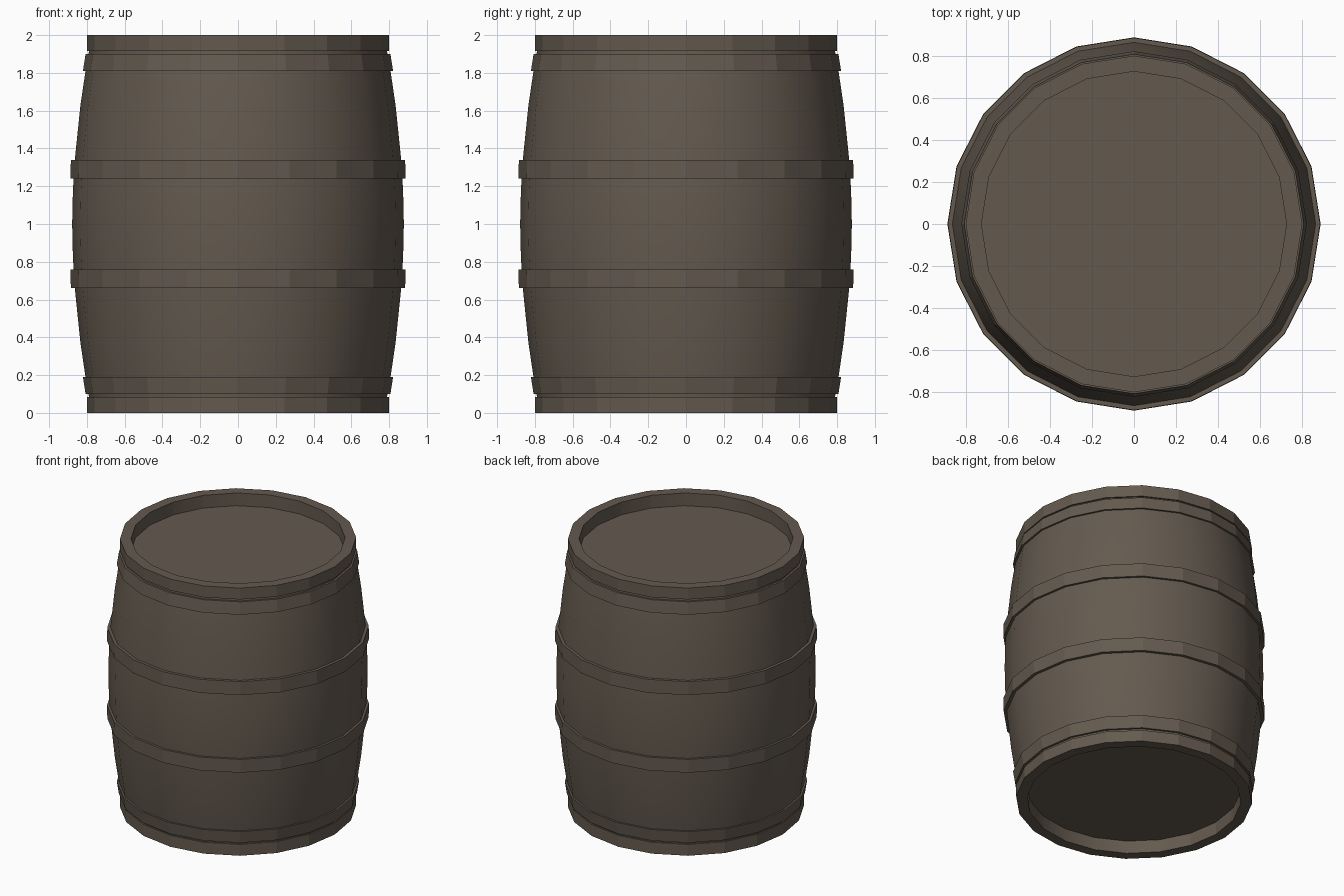
import bpy, bmesh, math

if "Cube" in bpy.data.objects:
    bpy.data.objects.remove(bpy.data.objects["Cube"])

SIDES = 20

wood = bpy.data.materials.new("dark brown wood")
wood.diffuse_color = (0.127, 0.102, 0.078, 1)
wood.use_nodes = True
wood.node_tree.nodes["Principled BSDF"].inputs["Base Color"].default_value = wood.diffuse_color


def lathe(name, profile, closed=False, smooth=False):
    """Spin (radius, z) points, listed bottom to top on the outside, around z."""
    bm = bmesh.new()
    rings = []
    for r, z in profile:
        if r == 0:
            rings.append([bm.verts.new((0, 0, z))] * SIDES)
        else:
            rings.append([bm.verts.new((r * math.cos(math.tau * i / SIDES),
                                        r * math.sin(math.tau * i / SIDES), z))
                          for i in range(SIDES)])
    pairs = list(zip(rings, rings[1:]))
    if closed:
        pairs.append((rings[-1], rings[0]))
    for a, b in pairs:
        for i in range(SIDES):
            j = (i + 1) % SIDES
            corners = list(dict.fromkeys([a[i], a[j], b[j], b[i]]))
            bm.faces.new(corners).smooth = smooth
    bmesh.ops.recalc_face_normals(bm, faces=bm.faces)
    mesh = bpy.data.meshes.new(name)
    bm.to_mesh(mesh)
    bm.free()
    mesh.materials.append(wood)
    obj = bpy.data.objects.new(name, mesh)
    bpy.context.collection.objects.link(obj)
    return obj


# Bulging body with a recessed lid at each end
upper = [(0.878, 1.0), (0.874, 1.18), (0.862, 1.36), (0.834, 1.63),
         (0.806, 1.82), (0.788, 1.92), (0.788, 1.99),
         (0.725, 1.99), (0.725, 1.905), (0, 1.905)]
lower = [(r, 2 - z) for r, z in reversed(upper[1:])]
body = lathe("barrel_body", lower + upper, smooth=True)
bpy.context.view_layer.objects.active = body
body.select_set(True)
bpy.ops.object.shade_smooth_by_angle(angle=math.radians(30))

# Flat-sided hoops: z of inner edge, z of outer edge, radius at each
hoops = {"middle_hoop": (1.24, 1.34, 0.887, 0.885),
         "end_hoop": (1.81, 1.90, 0.821, 0.807),
         "rim_hoop": (1.915, 2.0, 0.80, 0.80)}
for name, (z0, z1, r0, r1) in hoops.items():
    inner = 0.725 if name == "rim_hoop" else r1 - 0.05
    section = [(r0, z0), (r1, z1), (inner, z1), (inner, z0)]
    lathe("upper_" + name, section, closed=True)
    lathe("lower_" + name, [(r, 2 - z) for r, z in section], closed=True)
